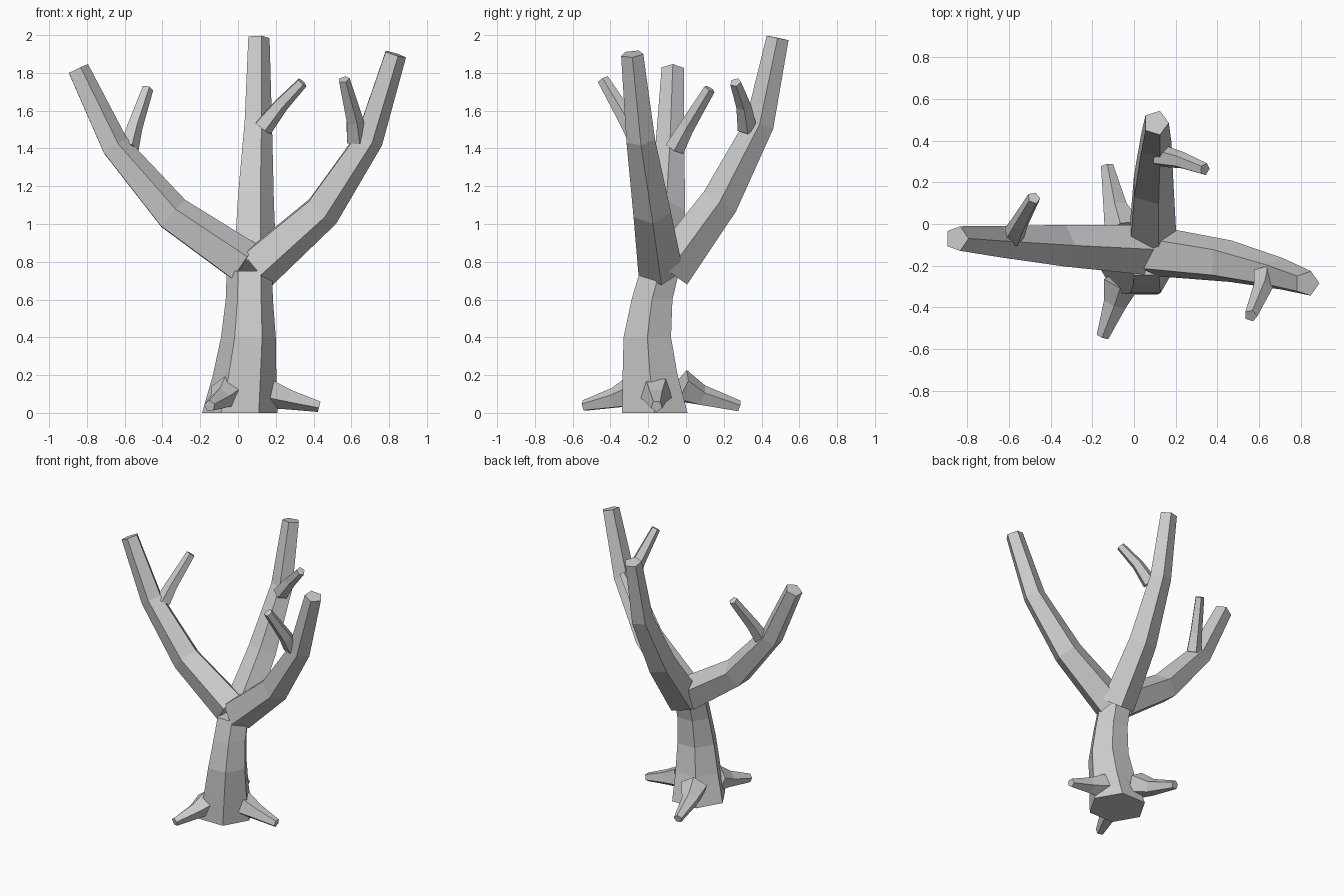
import bpy, bmesh, math
from mathutils import Vector

cube = bpy.data.objects.get("Cube")
if cube:
    bpy.data.objects.remove(cube, do_unlink=True)

bark = bpy.data.materials.new("grey_bark")
bark.use_nodes = True
GREY = (0.6, 0.6, 0.6, 1)
bark.diffuse_color = GREY
bark.node_tree.nodes["Principled BSDF"].inputs["Base Color"].default_value = GREY


def limb(name, path, sides=5, upright=False):
    """Flat-faced tapered tube; path holds (x, y, z, radius) stations."""
    pts = [Vector(p[:3]) for p in path]
    up = Vector((0, 0, 1))
    bm = bmesh.new()
    rings = []
    for i, p in enumerate(pts):
        before = (p - pts[i - 1]).normalized() if i else Vector()
        after = (pts[i + 1] - p).normalized() if i < len(pts) - 1 else Vector()
        turn = up.rotation_difference(up if upright else (before + after).normalized())
        ring = []
        for k in range(sides):
            a = math.tau * k / sides
            offset = Vector((math.cos(a), math.sin(a), 0)) * path[i][3]
            ring.append(bm.verts.new(p + turn @ offset))
        rings.append(ring)
    for low, high in zip(rings, rings[1:]):
        for k in range(sides):
            n = (k + 1) % sides
            bm.faces.new((low[k], low[n], high[n], high[k]))
    bm.faces.new(rings[0][::-1])
    bm.faces.new(rings[-1])
    mesh = bpy.data.meshes.new(name)
    bm.to_mesh(mesh)
    bm.free()
    mesh.materials.append(bark)
    bpy.context.collection.objects.link(bpy.data.objects.new(name, mesh))


# Trunk: six sides, level rings
limb("trunk", [(0.01, -0.165, 0, 0.2), (0.035, -0.19, 0.2, 0.168),
               (0.055, -0.205, 0.4, 0.145), (0.06, -0.18, 0.6, 0.125),
               (0.06, -0.14, 0.75, 0.12)], sides=6, upright=True)

# Main limbs
limb("left_limb", [(0.1, -0.135, 0.77, 0.125), (0.44, -0.18, 1.07, 0.105),
                   (0.69, -0.24, 1.45, 0.08), (0.83, -0.285, 1.9, 0.062)])
limb("right_limb", [(0.03, -0.125, 0.79, 0.125), (-0.35, -0.105, 1.05, 0.105),
                    (-0.655, -0.085, 1.41, 0.08), (-0.85, -0.07, 1.82, 0.062)])
limb("back_limb", [(0.08, -0.09, 0.75, 0.125), (0.085, 0.18, 1.12, 0.105),
                   (0.1, 0.39, 1.53, 0.08), (0.105, 0.485, 1.985, 0.062)])

# Twigs
limb("left_twig", [(0.625, -0.25, 1.45, 0.06), (0.615, -0.31, 1.55, 0.048),
                   (0.56, -0.44, 1.765, 0.032)])
limb("right_twig", [(-0.58, -0.06, 1.4, 0.055), (-0.55, 0.0, 1.51, 0.044),
                    (-0.48, 0.125, 1.715, 0.032)])
limb("back_twig", [(0.13, 0.325, 1.51, 0.055), (0.225, 0.305, 1.63, 0.042),
                   (0.34, 0.262, 1.75, 0.031)])

# Roots
limb("left_root", [(0.15, -0.16, 0.11, 0.09), (0.27, -0.16, 0.075, 0.058),
                   (0.43, -0.155, 0.035, 0.031)])
limb("front_root", [(-0.06, -0.28, 0.11, 0.09), (-0.09, -0.38, 0.075, 0.058),
                    (-0.15, -0.54, 0.037, 0.031)])
limb("back_root", [(-0.05, -0.03, 0.14, 0.095), (-0.09, 0.08, 0.09, 0.06),
                   (-0.13, 0.28, 0.035, 0.031)])
